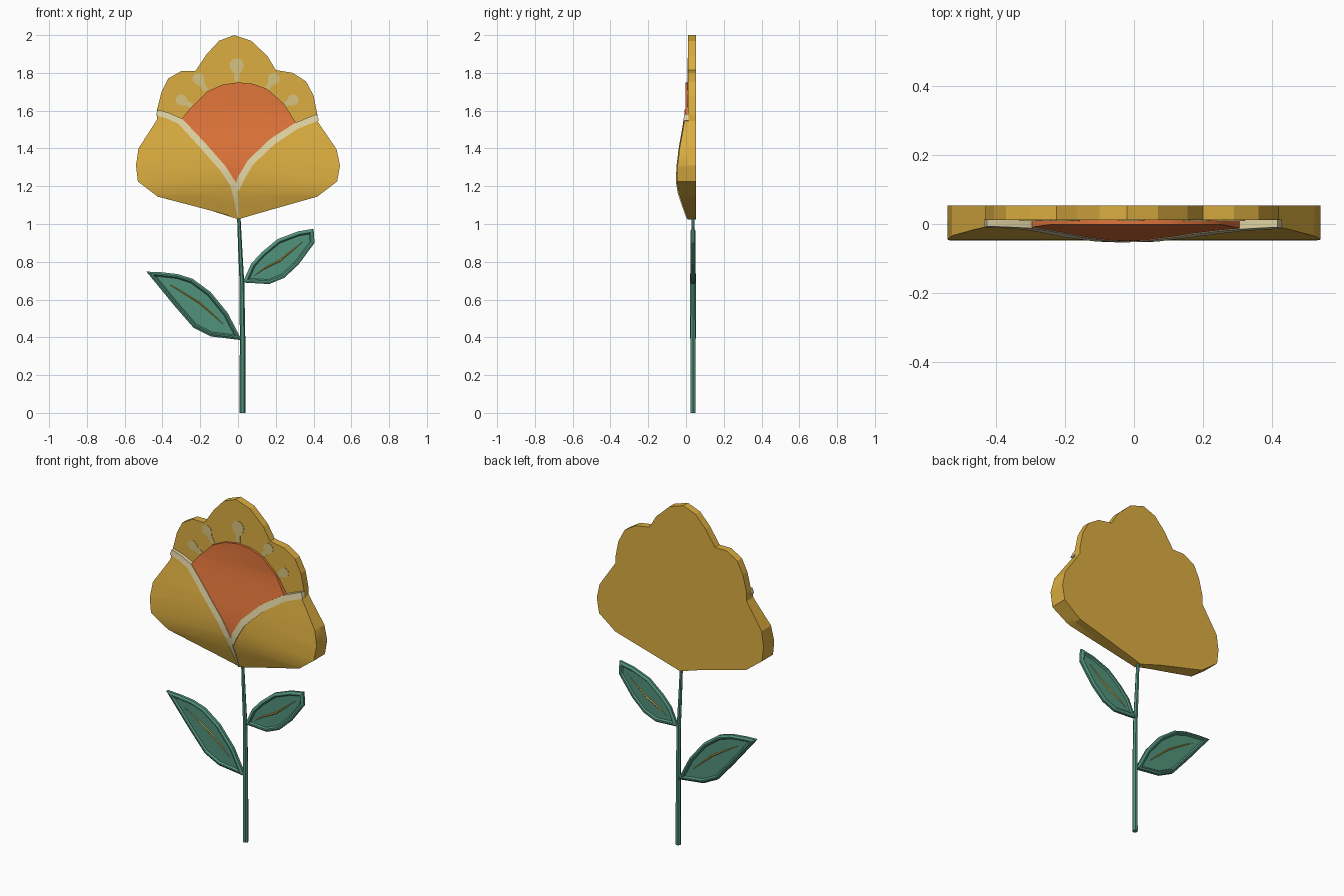
import bpy, bmesh, math
from mathutils import Vector

if "Cube" in bpy.data.objects:
    bpy.data.objects.remove(bpy.data.objects["Cube"])


def mat(name, rgb):
    m = bpy.data.materials.new(name)
    m.diffuse_color = (*rgb, 1)
    m.use_nodes = True
    m.node_tree.nodes["Principled BSDF"].inputs["Base Color"].default_value = m.diffuse_color
    return m


GOLD = mat("gold", (0.71, 0.42, 0.052))
ORANGE = mat("orange", (0.74, 0.175, 0.042))
CREAM = mat("cream", (0.76, 0.66, 0.37))
DOT = mat("pale_yellow", (0.67, 0.54, 0.21))
GREEN = mat("green", (0.085, 0.29, 0.20))

# Bulge of the flower front: (z, y)
BULGE = [(1.0, 0.009), (1.03, 0.007), (1.1, -0.018), (1.16, -0.038), (1.22, -0.048), (1.3, -0.046),
         (1.4, -0.034), (1.5, -0.016), (1.56, -0.007), (1.62, 0.0), (2.1, 0.0)]


def bulge(z):
    for (z0, y0), (z1, y1) in zip(BULGE, BULGE[1:]):
        if z <= z1:
            return y0 + (y1 - y0) * (z - z0) / (z1 - z0)
    return 0.0


def finish(name, bm, m, smooth=None):
    bmesh.ops.recalc_face_normals(bm, faces=bm.faces)
    me = bpy.data.meshes.new(name)
    bm.to_mesh(me)
    bm.free()
    me.materials.append(m)
    ob = bpy.data.objects.new(name, me)
    bpy.context.collection.objects.link(ob)
    if smooth:
        bpy.context.view_layer.objects.active = ob
        ob.select_set(True)
        bpy.ops.object.shade_smooth_by_angle(angle=math.radians(smooth))
        ob.select_set(False)
    return ob


def plate(name, outline, back, front, m, curved=False):
    """Outline in x,z, from flat back to a flat front or to the bulge plus an offset."""
    bm = bmesh.new()
    bm.faces.new([bm.verts.new((x, back, z)) for x, z in outline])
    if curved:
        for z, _ in BULGE:
            bmesh.ops.bisect_plane(bm, geom=bm.verts[:] + bm.edges[:] + bm.faces[:],
                                   plane_co=(0, 0, z), plane_no=(0, 0, 1))
    new = bmesh.ops.extrude_face_region(bm, geom=bm.faces[:], use_keep_orig=True)["geom"]
    for v in new:
        if isinstance(v, bmesh.types.BMVert):
            v.co.y = bulge(v.co.z) + front if curved else front
    return finish(name, bm, m, 25 if curved else None)


def ribbon(path):
    """Outline around a centre line of (x, z, width)."""
    left, right = [], []
    for i, (x, z, w) in enumerate(path):
        a, b = path[max(i - 1, 0)], path[min(i + 1, len(path) - 1)]
        d = Vector((b[0] - a[0], b[1] - a[1])).normalized() * w / 2
        left.append((x - d.y, z + d.x))
        right.append((x + d.y, z - d.x))
    return left + right[::-1]


def tube(name, path, m, sides, y, flat=1.0):
    """Tapered rod along (x, z, radius)."""
    bm = bmesh.new()
    rings = []
    for i, (x, z, r) in enumerate(path):
        a, b = path[max(i - 1, 0)], path[min(i + 1, len(path) - 1)]
        d = Vector((b[0] - a[0], 0, b[1] - a[1])).normalized()
        n = Vector((d.z, 0, -d.x))
        rings.append([bm.verts.new(Vector((x, y, z)) + n * r * math.cos(t) + Vector((0, r * flat * math.sin(t), 0)))
                      for t in (2 * math.pi * k / sides for k in range(sides))])
    for p, q in zip(rings, rings[1:]):
        for k in range(sides):
            j = (k + 1) % sides
            bm.faces.new((p[k], p[j], q[j], q[k]))
    bm.faces.new(rings[0])
    bm.faces.new(rings[-1])
    return finish(name, bm, m)


def inset(pts, d):
    """Mitred inward offset of a clockwise outline."""
    out = []
    for i, p in enumerate(pts):
        p = Vector(p)
        e0 = (p - Vector(pts[i - 1])).normalized()
        e1 = (Vector(pts[(i + 1) % len(pts)]) - p).normalized()
        n0, n1 = Vector((e0.y, -e0.x)), Vector((e1.y, -e1.x))
        k = n0 + n1
        out.append(tuple(p + k * d / max(0.25, 0.5 * k.dot(k))))
    return out


def leaf(name, outline, vein, y, half):
    """Leaf with a raised bevelled rim, sunken panel and midrib, alike front and back."""
    bm = bmesh.new()
    profile = [(0.024, -0.35), (0.017, -1), (0.010, -1), (0, -0.5), (0, 0.5), (0.010, 1), (0.017, 1), (0.024, 0.35)]
    rings = [[bm.verts.new((x, y + h * half, z)) for x, z in inset(outline, d)] for d, h in profile]
    n = len(outline)
    for p, q in zip(rings, rings[1:]):
        for k in range(n):
            j = (k + 1) % n
            bm.faces.new((p[k], p[j], q[j], q[k]))
    bm.faces.new(rings[0])
    bm.faces.new(rings[-1])
    finish(name, bm, GREEN)
    tube(name + "_vein", vein, GOLD, 4, y, 0.9)


# Flower: back petals and the two folded front petals
left_low = [(0, 1.025), (-0.14, 1.07), (-0.425, 1.145), (-0.53, 1.225), (-0.54, 1.31), (-0.527, 1.40), (-0.43, 1.55)]
right_low = [(0.42, 1.545), (0.522, 1.395), (0.54, 1.31), (0.525, 1.225), (0.42, 1.145), (0.18, 1.077)]
crown = [(-0.43, 1.60), (-0.405, 1.70), (-0.37, 1.77), (-0.30, 1.81), (-0.225, 1.81), (-0.165, 1.90),
         (-0.10, 1.97), (-0.02, 2.0), (0.07, 1.97), (0.155, 1.89), (0.20, 1.815), (0.29, 1.80),
         (0.36, 1.755), (0.40, 1.68), (0.42, 1.58)]
plate("back_petals", left_low + crown + right_low, 0.054, 0.011, GOLD)

# Rolled edges (centre lines) shared by the trim and the front petals
left_edge = [(-0.43, 1.59, .032), (-0.37, 1.573, .032), (-0.305, 1.543, .034), (-0.19, 1.42, .036),
             (-0.08, 1.295, .036), (-0.025, 1.21, .034), (-0.008, 1.12, .022), (0.002, 1.03, .006)]
right_edge = [(0.422, 1.565, .036), (0.31, 1.52, .034), (0.18, 1.435, .036), (0.065, 1.325, .036),
              (0.018, 1.245, .036), (-0.008, 1.18, .026)]
le, re = [p[:2] for p in left_edge], [p[:2] for p in right_edge]
plate("left_front_petal", left_low[1:] + le, 0.015, 0, GOLD, True)
plate("right_front_petal", re + [(-0.008, 1.12), (0.0, 1.025)] + right_low[::-1], 0.015, 0, GOLD, True)
plate("left_petal_trim", ribbon(left_edge), 0.013, -0.005, CREAM, True)
plate("right_petal_trim", ribbon(right_edge), 0.013, -0.0048, CREAM, True)

# Orange heart between the petals
heart = [(-0.305, 1.545), (-0.255, 1.61), (-0.165, 1.70), (-0.085, 1.737), (0, 1.75), (0.08, 1.742), (0.155, 1.715),
         (0.245, 1.635), (0.31, 1.53)] + re[2:] + le[5:2:-1]
plate("flower_heart", heart, 0.014, -0.002, ORANGE, True)

# Pale stamens: (head x, head z, foot x, foot z, head radius)
for i, (hx, hz, fx, fz, r) in enumerate([(-0.007, 1.84, -0.005, 1.755, .038), (-0.21, 1.77, -0.168, 1.705, .031),
                                         (0.19, 1.77, 0.152, 1.715, .031), (-0.302, 1.657, -0.245, 1.625, .029),
                                         (0.292, 1.657, 0.238, 1.625, .029)]):
    a = math.atan2(hz - fz, hx - fx)
    pts = [(hx + r * math.cos(a + t), hz + r * math.sin(a + t)) for t in (math.radians(30 * k) for k in range(-4, 5))]
    s, c = math.sin(a) * 0.013, math.cos(a) * 0.013
    mx, mz = hx + (fx - hx) * 0.55, hz + (fz - hz) * 0.55
    pts += [(mx - s, mz + c), (fx - s, fz + c), (fx + s, fz - c), (mx + s, mz - c)]
    plate(f"stamen_{i + 1}", pts, 0.012, 0.009, DOT)

# Stem
tube("stem", [(0.024, 0, .0155), (0.024, 0.4, .0145), (0.021, 0.68, .0125), (0.012, 0.86, .011), (0.004, 1.04, .009)],
     GREEN, 6, 0.037)

# Leaves
leaf("left_leaf", [(-0.485, 0.748), (-0.41, 0.745), (-0.32, 0.735), (-0.24, 0.71), (-0.145, 0.64), (-0.055, 0.53),
                   (0.02, 0.385), (-0.145, 0.405), (-0.235, 0.45), (-0.335, 0.565)],
     [(-0.435, 0.718, .003), (-0.32, 0.655, .009), (-0.20, 0.58, .011), (-0.11, 0.50, .009), (-0.03, 0.425, .003)],
     0.037, 0.016)
leaf("right_leaf", [(0.025, 0.69), (0.07, 0.79), (0.125, 0.85), (0.21, 0.92), (0.315, 0.96), (0.40, 0.975),
                    (0.405, 0.90), (0.32, 0.785), (0.245, 0.715), (0.165, 0.682)],
     [(0.05, 0.70, .003), (0.14, 0.765, .009), (0.22, 0.805, .010), (0.30, 0.87, .008), (0.385, 0.94, .003)],
     0.037, 0.013)
